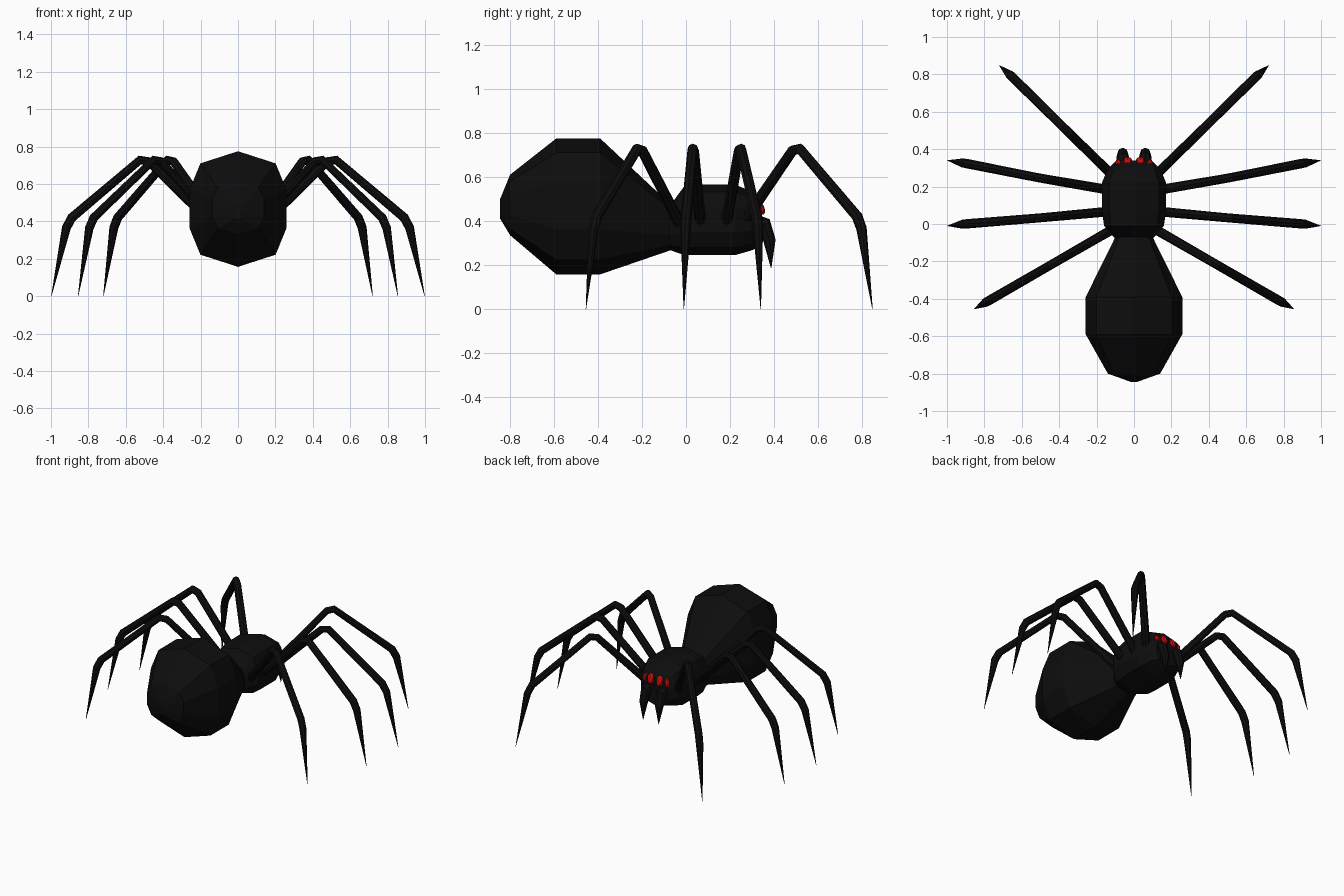
import bpy, bmesh, math
from mathutils import Vector, Matrix

if "Cube" in bpy.data.objects:
    bpy.data.objects.remove(bpy.data.objects["Cube"])


def material(name, rgb):
    m = bpy.data.materials.new(name)
    m.diffuse_color = (*rgb, 1)
    m.use_nodes = True
    m.node_tree.nodes["Principled BSDF"].inputs["Base Color"].default_value = m.diffuse_color
    return m


BLACK = material("black", (0.004, 0.004, 0.004))
RED = material("red", (0.6, 0.004, 0.003))


def finish(name, bm, mat, mirror=False):
    bmesh.ops.recalc_face_normals(bm, faces=bm.faces)
    me = bpy.data.meshes.new(name)
    bm.to_mesh(me)
    bm.free()
    me.materials.append(mat)
    ob = bpy.data.objects.new(name, me)
    bpy.context.collection.objects.link(ob)
    if mirror:
        ob.modifiers.new("mirror", 'MIRROR').use_mirror_merge = False
    return ob


def loft(bm, rings):
    """Skin a list of equally long point rings and cap both ends."""
    vs = [[bm.verts.new(p) for p in r] for r in rings]
    n = len(vs[0])
    for a, b in zip(vs, vs[1:]):
        for i in range(n):
            j = (i + 1) % n
            bm.faces.new((a[i], a[j], b[j], b[i]))
    bm.faces.new(vs[0])
    bm.faces.new(vs[-1])


# Half of the ten-sided body section, from top to bottom
HALF = [(0, 1), (0.78, 0.79), (1, 0.34), (1, -0.34), (0.78, -0.79), (0, -1)]
SECTION = HALF + [(-x, z) for x, z in HALF[-2:0:-1]]


def body(name, stations):
    """Each station is y, half width, bottom z, top z."""
    bm = bmesh.new()
    loft(bm, [[(x * w, y, (lo + hi) / 2 + z * (hi - lo) / 2) for x, z in SECTION]
              for y, w, lo, hi in stations])
    return finish(name, bm, BLACK)


body("abdomen", [(-0.845, 0.015, 0.41, 0.50), (-0.80, 0.14, 0.335, 0.61),
                 (-0.59, 0.258, 0.157, 0.775), (-0.39, 0.258, 0.157, 0.775),
                 (-0.06, 0.095, 0.27, 0.465)])
body("head_and_thorax", [(-0.08, 0.10, 0.27, 0.46), (-0.01, 0.16, 0.245, 0.555),
                         (0.06, 0.17, 0.245, 0.565), (0.225, 0.17, 0.245, 0.565),
                         (0.295, 0.14, 0.265, 0.535), (0.34, 0.095, 0.285, 0.48)])


def tube(name, pts, radii, sides=8):
    """Sweep a round section along a path in a vertical plane."""
    pts = [Vector(p) for p in pts]
    flat = pts[-1] - pts[0]
    side = Vector((flat.y, -flat.x, 0)).normalized()
    rings = []
    for i, p in enumerate(pts):
        d0 = (p - pts[max(i - 1, 0)]).normalized()
        d1 = (pts[min(i + 1, len(pts) - 1)] - p).normalized()
        up = side.cross((d0 + d1).normalized())
        rings.append([p + radii[i] * (side * math.cos(t) + up * math.sin(t))
                      for t in (math.tau * k / sides for k in range(sides))])
    bm = bmesh.new()
    loft(bm, rings)
    return finish(name, bm, BLACK, mirror=True)


# Legs: base, knee, ankle and tip in plan
LEGS = {
    "front_leg": ((0.10, 0.245), (0.36, 0.50), (0.655, 0.79), (0.72, 0.848)),
    "mid_front_leg": ((0.12, 0.18), (0.50, 0.245), (0.905, 0.325), (0.998, 0.34)),
    "mid_rear_leg": ((0.12, 0.068), (0.50, 0.033), (0.905, 0.0), (0.998, -0.01)),
    "rear_leg": ((0.10, -0.02), (0.43, -0.21), (0.785, -0.415), (0.855, -0.455)),
}
for name, (base, knee, ankle, tip) in LEGS.items():
    b, k, a, t = (Vector(v) for v in (base, knee, ankle, tip))
    k0, k1 = k.lerp(b, 0.06), k.lerp(a, 0.06)
    a0, a1 = a.lerp(k, 0.04), a.lerp(t, 0.14)
    tube(name, [(*b, 0.37), (*k0, 0.72), (*k1, 0.728), (*a0, 0.42), (*a1, 0.365), (*t, 0)],
         [0.026, 0.024, 0.024, 0.025, 0.024, 0.001])

# Fangs: curved downward, pointed at the bottom
tube("fang", [(0.06, 0.30, 0.41), (0.06, 0.355, 0.385), (0.06, 0.38, 0.31), (0.06, 0.387, 0.185)],
     [0.026, 0.034, 0.028, 0.001])


# Eyes: a row of tall beads across the brow
def eye(name, loc, size, turn):
    bm = bmesh.new()
    mat = (Matrix.Translation(loc) @ Matrix.Rotation(turn, 4, 'Z')
           @ Matrix.Rotation(0.5, 4, 'X') @ Matrix.Diagonal((*size, 1)))
    bmesh.ops.create_uvsphere(bm, u_segments=8, v_segments=6, radius=1, matrix=mat)
    finish(name, bm, RED, mirror=True)


eye("inner_eye", (0.034, 0.335, 0.46), (0.026, 0.02, 0.036), 0)
eye("outer_eye", (0.083, 0.325, 0.455), (0.018, 0.018, 0.028), -0.6)
